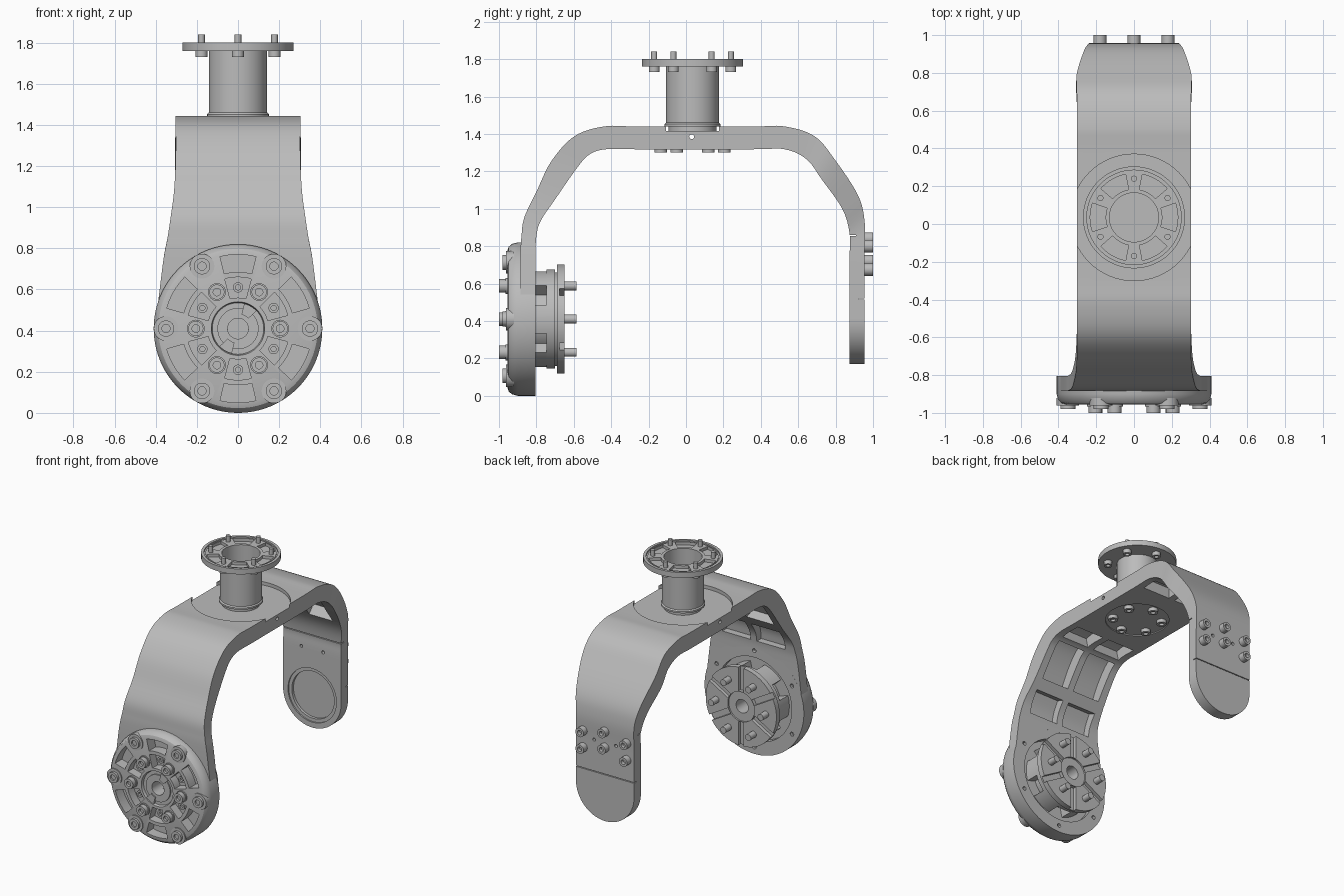
import bpy, bmesh, math

if "Cube" in bpy.data.objects:
    bpy.data.objects.remove(bpy.data.objects["Cube"])

grey = bpy.data.materials.new("machined_grey")
grey.use_nodes = True
grey.diffuse_color = (0.5, 0.5, 0.5, 1)
grey.node_tree.nodes["Principled BSDF"].inputs["Base Color"].default_value = (0.5, 0.5, 0.5, 1)
parts = []
HUB = (0, 0.41)      # drive axis in x, z
TOP = (0, 0.035)     # column axis in x, y


def place(axis, a, b, t):
    return {"x": (t, a, b), "y": (a, t, b), "z": (a, b, t)}[axis]


def finish(name, bm):
    bmesh.ops.recalc_face_normals(bm, faces=bm.faces)
    mesh = bpy.data.meshes.new(name)
    bm.to_mesh(mesh)
    bm.free()
    mesh.materials.append(grey)
    ob = bpy.data.objects.new(name, mesh)
    bpy.context.scene.collection.objects.link(ob)
    parts.append(ob)
    return ob


def prism(name, pts, lo, hi, axis):
    bm = bmesh.new()
    rings = [[bm.verts.new(place(axis, a, b, t)) for a, b in pts] for t in (lo, hi)]
    for ring in rings:
        bm.faces.new(ring)
    for i in range(len(pts)):
        j = (i + 1) % len(pts)
        bm.faces.new((rings[0][i], rings[0][j], rings[1][j], rings[1][i]))
    return finish(name, bm)


def lathe(name, profile, axis, centre=(0, 0), steps=64):
    bm = bmesh.new()
    vs = [bm.verts.new((r, 0, t)) for r, t in profile]
    for i, v in enumerate(vs):
        w = vs[i - 1]
        if v.co.x > 0 or w.co.x > 0:
            bm.edges.new((w, v))
    bmesh.ops.spin(bm, geom=bm.verts[:] + bm.edges[:], cent=(0, 0, 0), axis=(0, 0, 1),
                   angle=math.tau, steps=steps)
    bmesh.ops.remove_doubles(bm, verts=bm.verts, dist=1e-5)
    for v in bm.verts:
        v.co = place(axis, v.co.x + centre[0], v.co.y + centre[1], v.co.z)
    return finish(name, bm)


def disc(name, r, lo, hi, axis, centre, steps=64):
    return lathe(name, [(0, lo), (r, lo), (r, hi), (0, hi)], axis, centre, steps)


def bolt(name, r, base, tip, axis, centre):
    deep = tip - 0.5 * (tip - base)
    lathe(name, [(0, base), (r, base), (r, tip), (r * .5, tip), (r * .5, deep), (0, deep)],
          axis, centre, 18)


def polar(centre, r, deg):
    a = math.radians(deg)
    return centre[0] + r * math.cos(a), centre[1] + r * math.sin(a)


def sector(name, r0, r1, mid, half, lo, hi, axis, centre):
    angles = [mid - half + half * k / 4 for k in range(9)]
    pts = [polar(centre, r1, a) for a in angles] + [polar(centre, r0, a) for a in angles[::-1]]
    return prism(name, pts, lo, hi, axis)


def cut(ob, cutters):
    for c in cutters:
        c.hide_render = True
        m = ob.modifiers.new("cut", "BOOLEAN")
        m.operation, m.solver, m.object = "DIFFERENCE", "EXACT", c
    dg = bpy.context.evaluated_depsgraph_get()
    mesh = bpy.data.meshes.new_from_object(ob.evaluated_get(dg))
    ob.modifiers.clear()
    ob.data = mesh
    for c in cutters:
        parts.remove(c)
        bpy.data.objects.remove(c)


SIX = range(0, 360, 60)

# Yoke: outer y, outer z, inner y, inner z, half width along the bent band
keys = [(-.885, .45, -.805, .45, .40), (-.885, .55, -.805, .55, .387), (-.885, .75, -.805, .75, .362),
        (-.88, .85, -.80, .85, .343), (-.864, .955, -.778, .933, .327), (-.80, 1.09, -.70, 1.05, .31),
        (-.72, 1.254, -.58, 1.222, .303), (-.596, 1.388, -.516, 1.29, .303),
        (-.436, 1.44, -.43, 1.318, .303), (-.25, 1.44, -.25, 1.318, .303),
        (.35, 1.44, .35, 1.318, .303), (.527, 1.44, .527, 1.318, .303),
        (.687, 1.388, .644, 1.265, .303), (.794, 1.265, .725, 1.158, .303),
        (.917, 1.077, .837, .997, .265), (.955, .933, .875, .864, .24),
        (.955, .75, .875, .75, .24), (.955, .5, .875, .5, .24), (.955, .41, .875, .41, .24)]
SUB = 6


def blend(p0, p1, p2, p3, t):
    return [.5 * (2 * b + (c - a) * t + (2 * a - 5 * b + 4 * c - d) * t * t
                  + (3 * b - a - 3 * c + d) * t ** 3) for a, b, c, d in zip(p0, p1, p2, p3)]


last = len(keys) - 1
band = []
for i in range(last):
    quad = [keys[min(max(i + k, 0), last)] for k in (-1, 0, 1, 2)]
    band += [blend(*quad, s / SUB) for s in range(SUB)]
for k in range(16):      # rounded lower end of the rear arm
    a = math.radians(k * 5.9)
    z = HUB[1] - .24 * math.sin(a)
    band.append((.955, z, .875, z, .24 * math.cos(a)))

bm = bmesh.new()
rows = [[bm.verts.new(p) for p in ((-w, yo, zo), (w, yo, zo), (w, yi, zi), (-w, yi, zi))]
        for yo, zo, yi, zi, w in band]
bm.faces.new(rows[0])
bm.faces.new(rows[-1])
for r, s in zip(rows, rows[1:]):
    for i in range(4):
        j = (i + 1) % 4
        bm.faces.new((r[i], r[j], s[j], s[i]))
yoke = finish("yoke", bm)


def pocket(i0, i1, width):
    """Pair of mirrored pockets following the inside of the band."""
    def at(s, f):
        return s[2] + (s[0] - s[2]) * f, s[3] + (s[1] - s[3]) * f
    run = band[i0:i1 + 1]
    pts = [at(s, .65) for s in run] + [at(s, -.25) for s in run[::-1]]
    return [prism("pocket", pts, *sorted((side * .025, side * width)), "x") for side in (-1, 1)]


cutters = [disc("housing_seat", .38, -1.1, -.7, "y", HUB),
           disc("column_seat", .335, 1.415, 1.6, "z", TOP),
           disc("under_seat", .22, 1.2, 1.326, "z", TOP),
           disc("side_hole", .013, -.5, .5, "x", (.03, 1.385), 16),
           lathe("bearing_seat", [(0, .8), (.2, .8), (.2, .885), (.175, .885), (.175, .905), (0, .905)],
                 "y", HUB)]
for start, end, width in ((18, 28, .26), (31, 43, .25), (46, 53, .25), (61, 66, .25), (69, 82, .22)):
    cutters += pocket(start, end, width)
for y0, y1, z in ((.85, .91, .855), (.925, 1, .515)):     # lap joint seams
    cutters.append(prism("seam", [(y0, z), (y1, z), (y1, z + .006), (y0, z + .006)], -.4, .4, "x"))
for x in (-.09, .09):
    cutters.append(disc("pin_hole", .012, .8, 1.1, "y", (x, .755), 12))
cut(yoke, cutters)

# Drive housing at the foot of the front arm
housing = lathe("drive_housing", [
    (.05, -.945), (.1, -.945), (.1, -.935), (.125, -.935), (.13, -.955), (.365, -.955),
    (.387, -.948), (.402, -.93), (.41, -.9), (.41, -.805), (.31, -.805), (.31, -.845), (.05, -.845)],
    "y", HUB, 96)
cutters = []
for a in SIX:
    cutters += [sector("window", .275, .36, a + 30, 14, -1.1, -.875, "y", HUB),
                sector("inner_window", .15, .25, a + 30, 15, -1.1, -.89, "y", HUB),
                disc("rear_hole", .015, -.83, -.7, "y", polar(HUB, .36, a + 30), 12)]
cut(housing, cutters)
for a in SIX:
    outer, inner, deep = polar(HUB, .35, a), polar(HUB, .205, a), polar(HUB, .2, a + 30)
    disc("outer_boss", .06, -.962, -.92, "y", outer, 32)
    disc("inner_boss", .043, -.965, -.92, "y", inner, 32)
    bolt("outer_bolt", .04, -.955, -.98, "y", outer)
    bolt("inner_bolt", .037, -.96, -1.0, "y", inner)
    bolt("recessed_bolt", .025, -.885, -.915, "y", deep)
for a in (60, 240):
    sector("hub_key", .07, .125, a, 16, -.953, -.93, "y", HUB)

# Drive rotor facing inward
rotor = lathe("drive_rotor", [
    (.05, -.85), (.19, -.85), (.19, -.745), (.265, -.745), (.265, -.70), (.25, -.70), (.25, -.69),
    (.292, -.69), (.292, -.65), (.11, -.65), (.11, -.662), (.05, -.662)], "y", HUB)
cutters = []
for a in SIX:
    ends = [(r, s) for r, s in ((.115, -11), (.31, -4), (.31, 4), (.115, 11))]
    cutters.append(prism("slot", [polar(HUB, r, a + 30 + s) for r, s in ends], -.676, -.6, "y"))
cut(rotor, cutters)
for a in SIX:
    sector("rotor_post", .185, .262, a, 17, -.85, -.742, "y", HUB)
    disc("rotor_stud", .024, -.66, -.585, "y", polar(HUB, .205, a), 18)

# Column and flange on top
lathe("column", [(0, 1.40), (.128, 1.40), (.128, 1.44), (.15, 1.44), (.15, 1.452), (.142, 1.46),
                 (.142, 1.765), (.13, 1.765), (.13, 1.6), (0, 1.6)], "z", TOP)
flange = lathe("flange", [(.13, 1.76), (.27, 1.76), (.27, 1.80), (.25, 1.80), (.25, 1.79),
                          (.24, 1.79), (.24, 1.795), (.13, 1.795)], "z", TOP)
cut(flange, [sector("flange_pocket", .15, .232, a, 19, 1.773, 1.9, "z", TOP) for a in SIX])
for a in SIX:
    spot = polar(TOP, .205, a + 30)
    disc("flange_stud", .016, 1.75, 1.84, "z", spot, 16)
    bolt("flange_bolt", .029, 1.765, 1.73, "z", spot)
    bolt("under_bolt", .034, 1.33, 1.30, "z", polar(TOP, .17, a + 30))

# Rear arm bolts
for x, z in ((0, .84), (0, .72), (.18, .80), (.18, .675), (-.18, .80), (-.18, .675)):
    bolt("rear_bolt", .034, .95, 1.0, "y", (x, z))

# Smooth shading with sharp edges kept
bpy.ops.object.select_all(action="DESELECT")
for ob in parts:
    ob.select_set(True)
bpy.context.view_layer.objects.active = yoke
bpy.ops.object.shade_smooth_by_angle(angle=math.radians(30))
